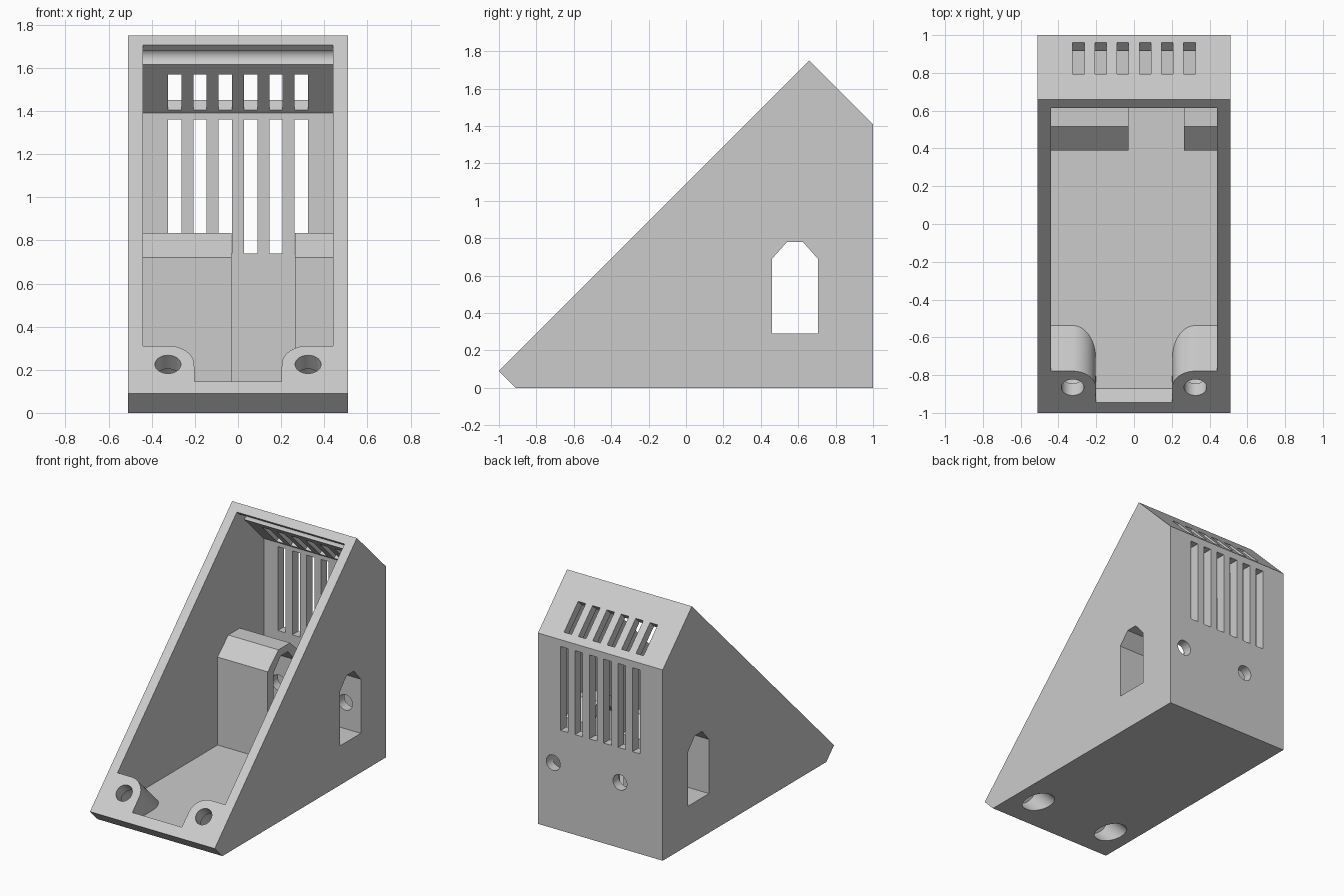
import bpy, bmesh, math
from mathutils import Vector

cube = bpy.data.objects.get("Cube")
if cube:
    bpy.data.objects.remove(cube, do_unlink=True)

X, Y, Z = Vector((1, 0, 0)), Vector((0, 1, 0)), Vector((0, 0, 1))
U = (Y + Z).normalized()      # up along the sloping rim
N = (Z - Y).normalized()      # out of the sloping rim
SCREW = Vector((0, -0.865, 0.225))
ZERO = Vector((0, 0, 0))


def prism(name, pts, d0, d1, a=Y, b=Z, d=X, origin=ZERO):
    """Extrude a 2D profile in axes a, b along axis d."""
    bm = bmesh.new()
    rings = [[bm.verts.new(origin + a * p + b * q + d * k) for p, q in pts] for k in (d0, d1)]
    for ring in rings:
        bm.faces.new(ring)
    for i in range(len(pts)):
        j = (i + 1) % len(pts)
        bm.faces.new((rings[0][i], rings[0][j], rings[1][j], rings[1][i]))
    bmesh.ops.recalc_face_normals(bm, faces=bm.faces)
    mesh = bpy.data.meshes.new(name)
    bm.to_mesh(mesh)
    bm.free()
    ob = bpy.data.objects.new(name, mesh)
    bpy.context.collection.objects.link(ob)
    return ob


def arc(cx, cy, r, start=0, end=360, n=48):
    steps = n if end - start == 360 else n + 1
    angles = [math.radians(start + (end - start) * i / n) for i in range(steps)]
    return [(cx + r * math.cos(t), cy + r * math.sin(t)) for t in angles]


def cut(target, cutter):
    """Subtract the cutter for good and remove it."""
    cutter.hide_render = True
    bpy.ops.object.select_all(action='DESELECT')
    bpy.context.view_layer.objects.active = target
    target.select_set(True)
    mod = target.modifiers.new("cut", 'BOOLEAN')
    mod.operation, mod.solver, mod.object = 'DIFFERENCE', 'EXACT', cutter
    bpy.ops.object.modifier_apply(modifier=mod.name)
    bpy.data.objects.remove(cutter, do_unlink=True)


# Wedge-shaped outer body
housing = prism("wedge_housing", [(-1, 0.09), (-0.91, 0), (1, 0), (1, 1.41), (0.66, 1.75)], -0.51, 0.51)

# Hollow, open through the sloping face
cavity = prism("cavity", [(-1.045, 0.245), (-0.87, 0.07), (0.93, 0.07), (0.93, 1.39), (0.515, 1.805)],
               -0.44, 0.44)

# Sleeves around the side windows stay solid
sleeve = [(0.39, -0.1), (0.775, -0.1), (0.775, 0.72), (0.65, 0.835), (0.515, 0.835), (0.39, 0.72)]
cut(cavity, prism("left_sleeve", sleeve, 0.265, 0.6))
cut(cavity, prism("right_sleeve", sleeve, -0.6, -0.03))

# Rounded screw bosses in the front corners stay solid
for s in (-1, 1):
    boss = [(0.55, -0.4), (0.2, -0.4)] + arc(0.325, 0, 0.122, 180, 90, 16) + [(0.55, 0.122)]
    boss = [(s * p, q) for p, q in boss]
    cut(cavity, prism("boss", boss, -0.6, 0.4, X, U, N, SCREW))
cut(housing, cavity)

# Snap groove under the roof
cut(housing, prism("groove", arc(0.672, 1.648, 0.046), -0.44, 0.44))

# Window through both sides
window = [(0.46, 0.29), (0.705, 0.29), (0.705, 0.69), (0.625, 0.78), (0.54, 0.78), (0.46, 0.69)]
cut(housing, prism("window", window, -1, 1))

# Screw holes with wide counterbores from below
for s in (-1, 1):
    cut(housing, prism("screw_hole", arc(s * 0.325, 0, 0.06), -0.15, 0.2, X, U, N, SCREW))
    cut(housing, prism("counterbore", arc(s * 0.325, 0, 0.093), -0.6, -0.09, X, U, N, SCREW))

# Round holes in the back, opening into the sleeves
for x in (0.385, -0.16):
    cut(housing, prism("back_hole", arc(x, 0.485, 0.057), 0.6, 1.1, X, Z, Y))

# Vent slots in the roof and the back wall
roof_slot = [(0.695, 1.515), (0.86, 1.35), (1.06, 1.55), (0.895, 1.715)]
back_slot = [(0.85, 0.74), (1.1, 0.74), (1.1, 1.36), (0.85, 1.36)]
for i in range(6):
    x = (i - 2.5) * 0.1176
    for slot in (roof_slot, back_slot):
        cut(housing, prism("vent", slot, x - 0.031, x + 0.031))

# Plain grey finish
grey = bpy.data.materials.new("light_grey")
grey.use_nodes = True
grey.diffuse_color = (0.6, 0.6, 0.6, 1)
grey.node_tree.nodes["Principled BSDF"].inputs["Base Color"].default_value = (0.6, 0.6, 0.6, 1)
housing.data.materials.clear()
housing.data.materials.append(grey)
for poly in housing.data.polygons:
    poly.material_index = 0
bpy.context.view_layer.objects.active = housing
housing.select_set(True)
bpy.ops.object.shade_smooth_by_angle(angle=math.radians(30))
